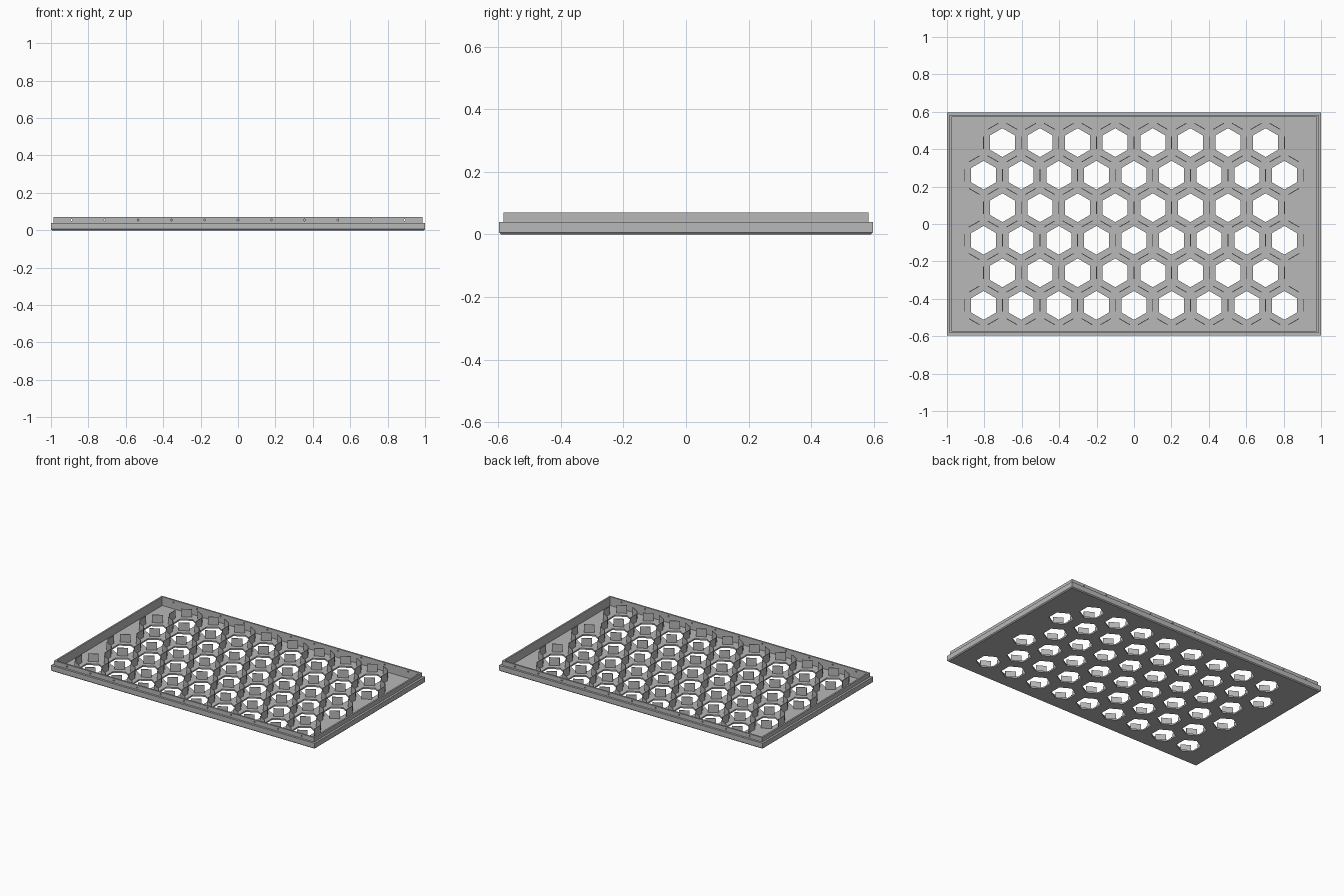
import bpy, bmesh, math
from mathutils import Matrix, Vector

if "Cube" in bpy.data.objects:
    bpy.data.objects.remove(bpy.data.objects["Cube"], do_unlink=True)

HALF_X, HALF_Y = 1.0, 0.597
FLOOR, STEP, TOP = 0.01, 0.04, 0.07
PITCH = 0.201
ROW = PITCH * math.sqrt(3) / 2
HOLE_R = 0.077

grey = bpy.data.materials.new("plain grey")
grey.use_nodes = True
grey.diffuse_color = (0.48, 0.48, 0.48, 1)
grey.node_tree.nodes["Principled BSDF"].inputs["Base Color"].default_value = grey.diffuse_color


def make_object(name, bm):
    bmesh.ops.recalc_face_normals(bm, faces=bm.faces)
    mesh = bpy.data.meshes.new(name)
    bm.to_mesh(mesh)
    bm.free()
    mesh.materials.append(grey)
    obj = bpy.data.objects.new(name, mesh)
    bpy.context.collection.objects.link(obj)
    return obj


def cut(target, cutter):
    mod = target.modifiers.new("cut", "BOOLEAN")
    mod.operation = "DIFFERENCE"
    mod.solver = "EXACT"
    mod.object = cutter
    bpy.context.view_layer.objects.active = target
    bpy.ops.object.modifier_apply(modifier=mod.name)
    bpy.data.objects.remove(cutter, do_unlink=True)


# Staggered cell centres: rows of eight and nine
centres = []
for row in range(6):
    count = 9 if row % 2 == 0 else 8
    for col in range(count):
        centres.append(Vector(((col - (count - 1) / 2) * PITCH, (row - 2.5) * ROW, 0)))

# Tray: stepped rim with a chamfered base, as rectangular rings (inset, height)
bm = bmesh.new()
profile = [(0.006, 0), (0, 0.006), (0, STEP), (0.014, STEP),
           (0.014, TOP), (0.025, TOP), (0.025, FLOOR)]
rings = []
for inset, z in profile:
    x, y = HALF_X - inset, HALF_Y - inset
    rings.append([bm.verts.new((sx * x, sy * y, z))
                  for sx, sy in ((-1, -1), (1, -1), (1, 1), (-1, 1))])
for low, high in zip(rings, rings[1:]):
    for i in range(4):
        j = (i + 1) % 4
        bm.faces.new((low[i], low[j], high[j], high[i]))
bm.faces.new(rings[0])
bm.faces.new(rings[-1])
tray = make_object("tray", bm)

# Hexagonal floor openings
bm = bmesh.new()
for c in centres:
    bmesh.ops.create_cone(bm, cap_ends=True, segments=6, radius1=HOLE_R, radius2=HOLE_R,
                          depth=0.06, matrix=Matrix.Translation(c))
cut(tray, make_object("floor_cutter", bm))

# Pin holes along the front and back rim
bm = bmesh.new()
for i in range(-5, 6):
    for side in (-1, 1):
        spot = Matrix.Translation((i * 0.178, side * (HALF_Y - 0.02), 0.055))
        bmesh.ops.create_cone(bm, cap_ends=True, segments=8, radius1=0.005, radius2=0.005,
                              depth=0.05, matrix=spot @ Matrix.Rotation(math.pi / 2, 4, "X"))
cut(tray, make_object("pin_cutter", bm))

# Thin upright dividers, one on each shared cell edge
edges = {}
for c in centres:
    for k in range(6):
        angle = k * math.pi / 3
        mid = c + Vector((math.cos(angle), math.sin(angle), 0)) * PITCH / 2
        edges[(round(mid.x, 2), round(mid.y, 2))] = (mid, angle)
bm = bmesh.new()
height = 0.055
for mid, angle in edges.values():
    place = (Matrix.Translation(mid + Vector((0, 0, FLOOR + height / 2 - 0.001)))
             @ Matrix.Rotation(angle, 4, "Z") @ Matrix.Diagonal((0.004, 0.066, height, 1)))
    bmesh.ops.create_cube(bm, size=1, matrix=place)
make_object("cell_dividers", bm)
